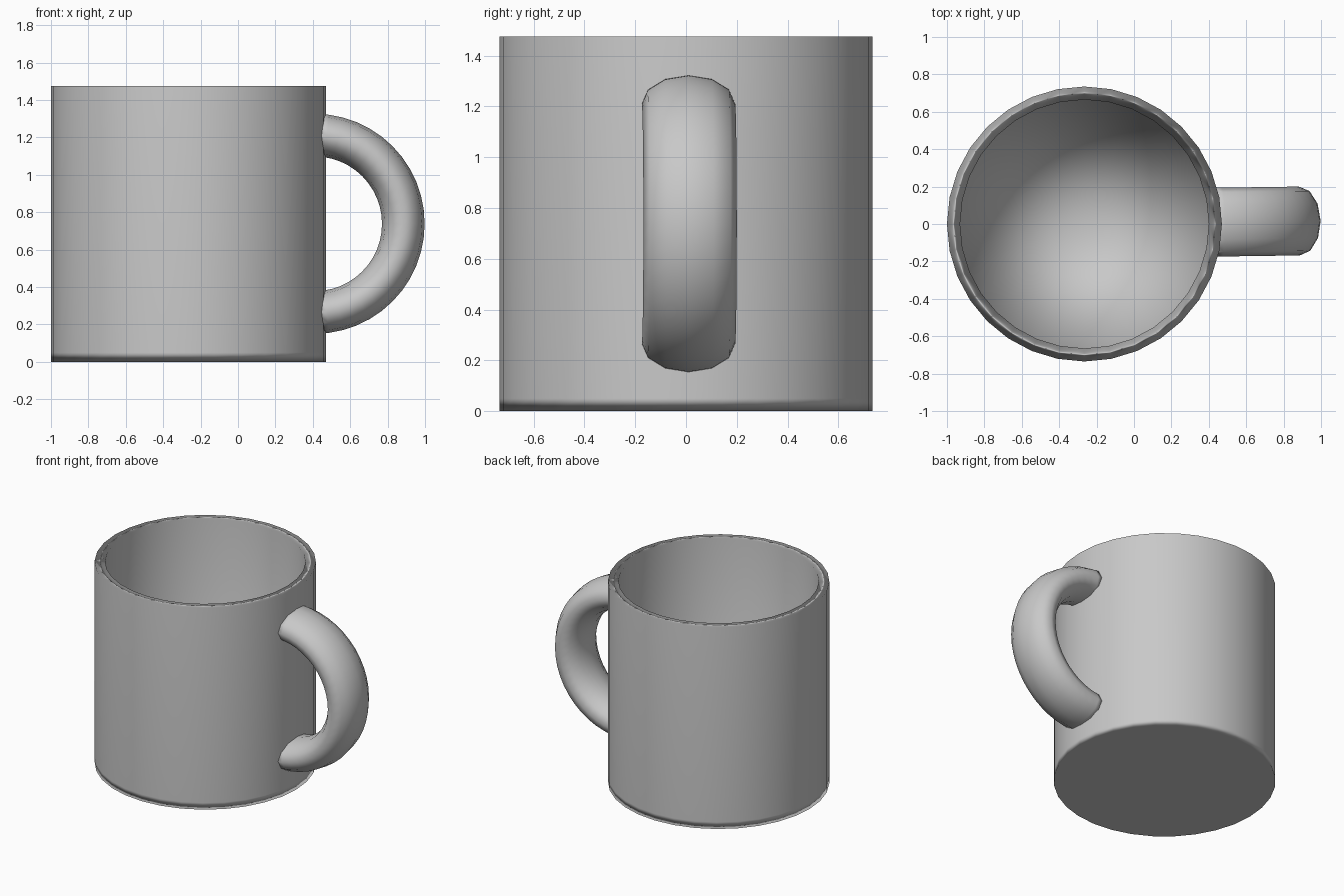
import bpy, bmesh, math
from mathutils import Matrix

if "Cube" in bpy.data.objects:
    bpy.data.objects.remove(bpy.data.objects["Cube"])

grey = bpy.data.materials.new("plain_grey")
grey.diffuse_color = (0.58, 0.58, 0.58, 1.0)
grey.use_nodes = True
grey.node_tree.nodes["Principled BSDF"].inputs["Base Color"].default_value = grey.diffuse_color

CENTRE_X = -0.265   # axis of the cup
SIDES = 32


def finish(bm, name):
    """Turn a bmesh into a smooth-shaded grey object."""
    bmesh.ops.recalc_face_normals(bm, faces=bm.faces[:])
    for f in bm.faces:
        f.smooth = True
    mesh = bpy.data.meshes.new(name)
    bm.to_mesh(mesh)
    bm.free()
    mesh.materials.append(grey)
    obj = bpy.data.objects.new(name, mesh)
    bpy.context.collection.objects.link(obj)
    # large faces dominate the shading, so walls stay crisp and the rim looks rounded
    mod = obj.modifiers.new("soft_edges", 'WEIGHTED_NORMAL')
    mod.mode = 'FACE_AREA'
    return obj


def bridge(bm, a, b):
    n = len(a)
    for i in range(n):
        j = (i + 1) % n
        bm.faces.new((a[i], a[j], b[j], b[i]))


# Cup: outer wall, rim and inner wall as one turned profile
bm = bmesh.new()
profile = [(0.735, 0.0), (0.735, 0.05), (0.735, 1.475), (0.665, 1.475), (0.665, 0.08)]
rings = []
for r, z in profile:
    rings.append([bm.verts.new((CENTRE_X + r * math.cos(math.tau * i / SIDES),
                                r * math.sin(math.tau * i / SIDES), z))
                  for i in range(SIDES)])
for a, b in zip(rings, rings[1:]):
    bridge(bm, a, b)
# Underside and inner floor
bm.faces.new(rings[0])
floor_centre = bm.verts.new((CENTRE_X, 0, 0.08))
for i in range(SIDES):
    bm.faces.new((rings[-1][i], rings[-1][(i + 1) % SIDES], floor_centre))
finish(bm, "cup")

# Handle: half ring with a wide oval section, ends buried in the wall
bm = bmesh.new()
STEPS, SECTION = 24, 12
MAJOR, THICK, WIDE = 0.474, 0.114, 0.184
rings = []
for s in range(STEPS + 1):
    a = -math.pi / 2 + math.pi * s / STEPS
    ring = []
    for k in range(SECTION):
        t = math.tau * k / SECTION
        r = MAJOR + THICK * math.cos(t)
        ring.append(bm.verts.new((0.41 + r * math.cos(a),
                                  WIDE * math.sin(t),
                                  0.738 + r * math.sin(a))))
    rings.append(ring)
for a, b in zip(rings, rings[1:]):
    bridge(bm, a, b)
bm.faces.new(rings[0])
bm.faces.new(rings[-1])
# slight twist around the cup axis
bmesh.ops.rotate(bm, verts=bm.verts[:], cent=(CENTRE_X, 0, 0),
                 matrix=Matrix.Rotation(math.radians(0.8), 3, 'Z'))
finish(bm, "handle")
